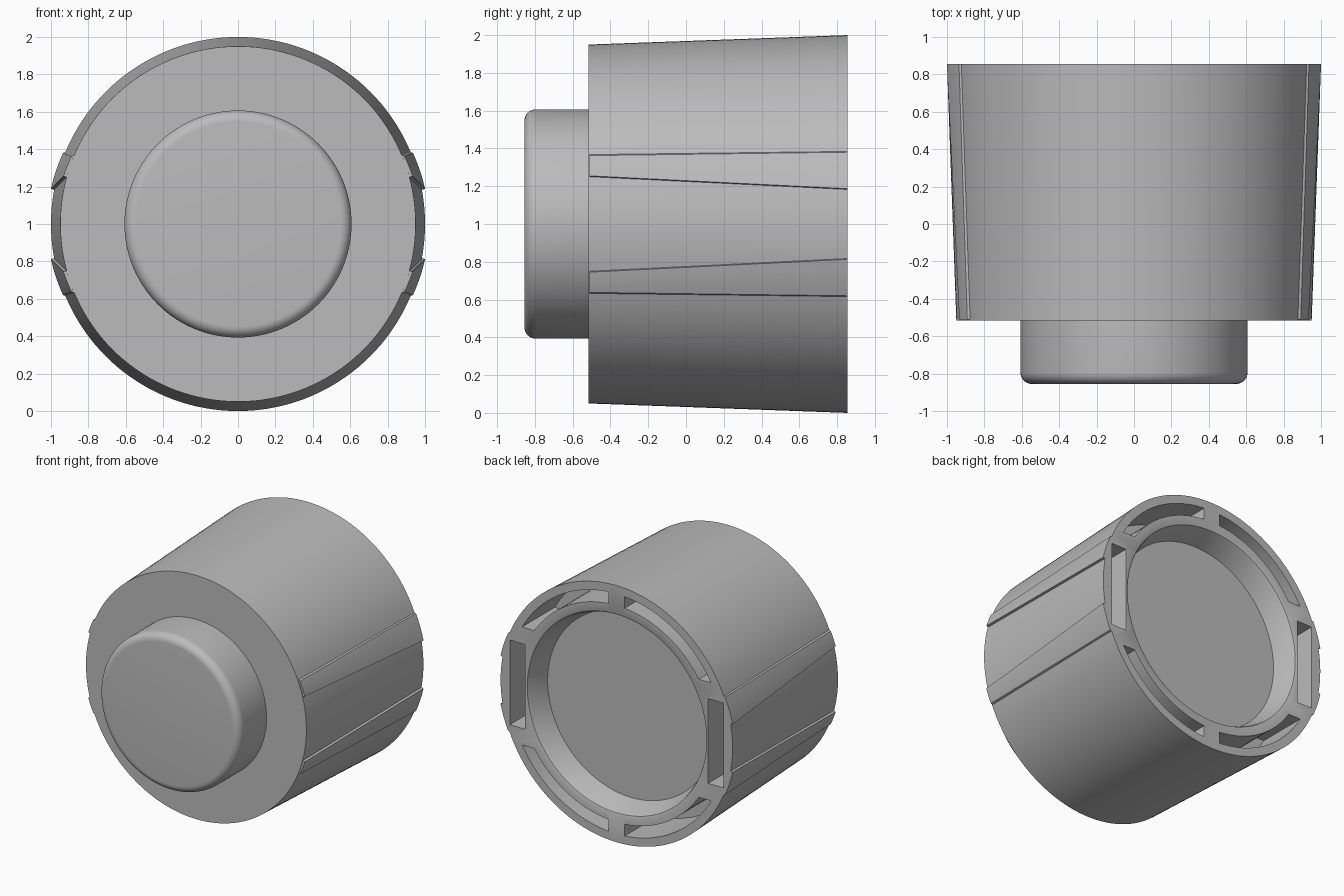
import bpy, bmesh, math
from math import sin, cos, asin, acos, sqrt, pi

if "Cube" in bpy.data.objects:
    bpy.data.objects.remove(bpy.data.objects["Cube"], do_unlink=True)

FRONT, BACK, TIP = -0.515, 0.855, -0.855
SEGMENTS = 144

grey = bpy.data.materials.new("plain grey")
grey.use_nodes = True
grey.diffuse_color = (0.5, 0.5, 0.5, 1)
grey.node_tree.nodes["Principled BSDF"].inputs["Base Color"].default_value = (0.5, 0.5, 0.5, 1)


def finish(name, bm):
    bmesh.ops.recalc_face_normals(bm, faces=bm.faces)
    mesh = bpy.data.meshes.new(name)
    bm.to_mesh(mesh)
    bm.free()
    mesh.materials.append(grey)
    ob = bpy.data.objects.new(name, mesh)
    bpy.context.collection.objects.link(ob)
    return ob


def lathe(name, profile):
    """Spin (radius, y) points around the y axis at z = 1; ends lie on the axis."""
    bm = bmesh.new()
    rings = []
    for r, y in profile:
        if r == 0:
            rings.append([bm.verts.new((0, y, 1))] * SEGMENTS)
        else:
            angles = [2 * pi * i / SEGMENTS for i in range(SEGMENTS)]
            rings.append([bm.verts.new((r * sin(a), y, 1 + r * cos(a))) for a in angles])
    for lo, hi in zip(rings, rings[1:]):
        for i in range(SEGMENTS):
            j = (i + 1) % SEGMENTS
            corners = dict.fromkeys((lo[i], lo[j], hi[j], hi[i]))
            bm.faces.new(list(corners))
    return finish(name, bm)


def prism(name, start, end, y0, y1, sx, sz):
    """Loft between two (x, z) outlines, mirrored by the signs sx and sz."""
    bm = bmesh.new()
    a = [bm.verts.new((sx * x, y0, 1 + sz * z)) for x, z in start]
    b = [bm.verts.new((sx * x, y1, 1 + sz * z)) for x, z in end]
    n = len(a)
    bm.faces.new(a)
    bm.faces.new(b)
    for i in range(n):
        j = (i + 1) % n
        bm.faces.new((a[i], a[j], b[j], b[i]))
    return finish(name, bm)


def combine(target, tool, operation):
    mod = target.modifiers.new("cut", 'BOOLEAN')
    mod.operation = operation
    mod.solver = 'EXACT'
    mod.object = tool
    bpy.context.view_layer.objects.active = target
    bpy.ops.object.modifier_apply(modifier=mod.name)
    bpy.data.objects.remove(tool, do_unlink=True)


def at(r, z):
    return (sqrt(r * r - z * z), z)


def rib_outline(base, low_r, high_r, low_z, high_z):
    """Raised band with slanted edges, following the round side."""
    pts = [at(base, low_z - 0.01)]
    for i in range(7):
        t = i / 6
        pts.append(at(low_r + (high_r - low_r) * t, low_z + (high_z - low_z) * t))
    return pts + [at(base, high_z + 0.015)]


def slot_outline(inner, outer, gap, floor, steps=16):
    """Curved slot ending at x = gap and z = floor."""
    pts = []
    for r, flip in ((inner, False), (outer, True)):
        a0, a1 = asin(gap / r), acos(floor / r)
        arc = [a0 + (a1 - a0) * i / steps for i in range(steps + 1)]
        pts += [(r * sin(a), r * cos(a)) for a in (reversed(arc) if flip else arc)]
    return pts


# Tapered body with a shallow recess in the back
body = lathe("body", [(0, FRONT), (0.95, FRONT), (1.0, BACK), (0.785, BACK),
                      (0.773, BACK - 0.005), (0.765, BACK - 0.02),
                      (0.72, BACK - 0.18), (0, BACK - 0.18)])

# Widening grip ribs on both sides
for sx in (1, -1):
    for sz in (1, -1):
        rib = prism("grip_rib", rib_outline(0.93, 0.968, 0.962, 0.255, 0.362),
                    rib_outline(0.975, 1.018, 1.01, 0.187, 0.38),
                    FRONT + 0.005, BACK, sx, sz)
        combine(body, rib, 'UNION')

# Curved slots and straight side slots in the back rim
curved = slot_outline(0.845, 0.935, 0.07, 0.46)
straight = [(0.79, -0.33), (0.92, -0.33), (0.92, 0.33), (0.79, 0.33)]
for sx in (1, -1):
    for sz in (1, -1):
        combine(body, prism("slot", curved, curved, BACK - 0.4, BACK + 0.1, sx, sz), 'DIFFERENCE')
    combine(body, prism("side_slot", straight, straight, BACK - 0.4, BACK + 0.1, sx, 1), 'DIFFERENCE')

# Front button with a rounded rim
R, ROUND = 0.607, 0.06
rim = [(R - ROUND + ROUND * sin(a), TIP + ROUND - ROUND * cos(a))
       for a in (pi / 2 * i / 8 for i in range(9))]
button = lathe("front_button", [(0, TIP)] + rim + [(R, FRONT + 0.02), (0, FRONT + 0.02)])

for ob in (body, button):
    bpy.ops.object.select_all(action='DESELECT')
    ob.select_set(True)
    bpy.context.view_layer.objects.active = ob
    bpy.ops.object.shade_smooth_by_angle(angle=math.radians(25))
